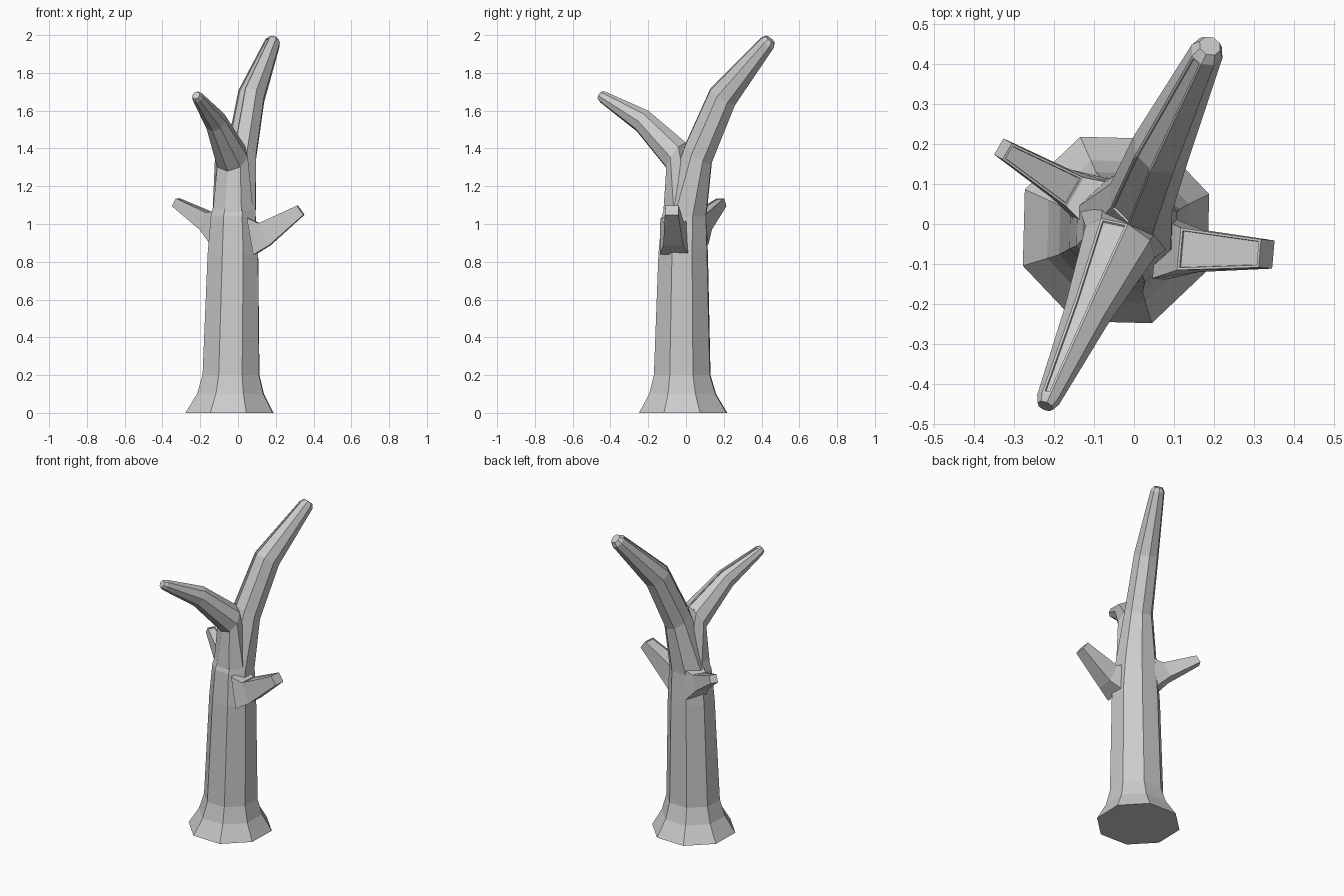
import bpy, bmesh
from math import sin, cos, radians, pi
from mathutils import Vector

if "Cube" in bpy.data.objects:
    bpy.data.objects.remove(bpy.data.objects["Cube"])


def loft(name, heading, rings, sides, phase, groove):
    """Skin rings (x, y, z, elevation, half width, half height) along a heading.
    groove = (first, last) segment whose upper face gets a shallow recess."""
    h = radians(heading)
    u = Vector((-sin(h), cos(h), 0))
    bm = bmesh.new()
    loops = []
    for x, y, z, elev, ru, rv in rings:
        e = radians(elev)
        v = Vector((-sin(e) * cos(h), -sin(e) * sin(h), cos(e)))
        loop = []
        for k in range(sides):
            a = radians(phase) + 2 * pi * k / sides
            loop.append(bm.verts.new(Vector((x, y, z)) + u * ru * cos(a) + v * rv * sin(a)))
        loops.append(loop)
    skin = []
    for a, b in zip(loops, loops[1:]):
        skin.append([bm.faces.new((a[k], a[(k + 1) % sides], b[(k + 1) % sides], b[k]))
                     for k in range(sides)])
    bm.faces.new(loops[0][::-1])
    bm.faces.new(loops[-1])
    bmesh.ops.recalc_face_normals(bm, faces=bm.faces)
    bm.normal_update()
    # shallow bark groove along the upper face
    segs = skin[groove[0]:groove[1] + 1]
    up = Vector((-0.3, 0, 1))
    best = max(range(sides), key=lambda k: sum(s[k].normal.dot(up) for s in segs))
    bmesh.ops.inset_region(bm, faces=[s[best] for s in segs],
                           thickness=0.006, use_even_offset=True)
    bmesh.ops.inset_region(bm, faces=[s[best] for s in segs],
                           thickness=0.001, depth=-0.005, use_even_offset=True)
    me = bpy.data.meshes.new(name)
    bm.to_mesh(me)
    bm.free()
    ob = bpy.data.objects.new(name, me)
    bpy.context.collection.objects.link(ob)
    return ob


# trunk running on into the tall rear branch
tree = loft("tree_trunk", 66, [
    (-.045, -.015, 0, 90, .25, .25),
    (-.040, -.018, .10, 90, .19, .19),
    (-.037, -.020, .20, 90, .162, .16),
    (-.027, -.015, .84, 90, .146, .138),
    (-.025, -.010, 1.04, 90, .128, .126),
    (.018, .065, 1.37, 54, .085, .092),
    (.070, .195, 1.675, 57, .074, .084),
    (.183, .432, 1.96, 50, .042, .045),
    (.190, .446, 1.978, 50, .028, .030)], 8, 0, (5, 6))

# front fork branch
fork = loft("front_branch", 246, [
    (-.025, -.010, 1.0, 90, .123, .122),
    (-.035, -.045, 1.355, 33, .095, .09),
    (-.120, -.230, 1.545, 31, .058, .064),
    (-.215, -.440, 1.672, 28, .030, .032),
    (-.222, -.456, 1.681, 28, .021, .022)], 8, 0, (1, 2))

# short side stubs
right = loft("right_stub", -5, [
    (.070, -.060, .935, 10, .11, .14),
    (.140, -.065, .945, 25, .075, .092),
    (.332, -.075, 1.073, 35, .050, .042)], 4, 45, (1, 1))
left = loft("left_stub", 150, [
    (-.100, .055, .980, 10, .09, .13),
    (-.165, .090, 1.015, 25, .060, .070),
    (-.328, .188, 1.115, 30, .033, .034)], 4, 45, (1, 1))

# weld everything into one skin
bpy.context.view_layer.objects.active = tree
for part in (fork, right, left):
    mod = tree.modifiers.new("join", 'BOOLEAN')
    mod.operation = 'UNION'
    mod.solver = 'EXACT'
    mod.object = part
    bpy.ops.object.modifier_apply(modifier=mod.name)
    bpy.data.objects.remove(part)
tree.name = "bare_tree"
